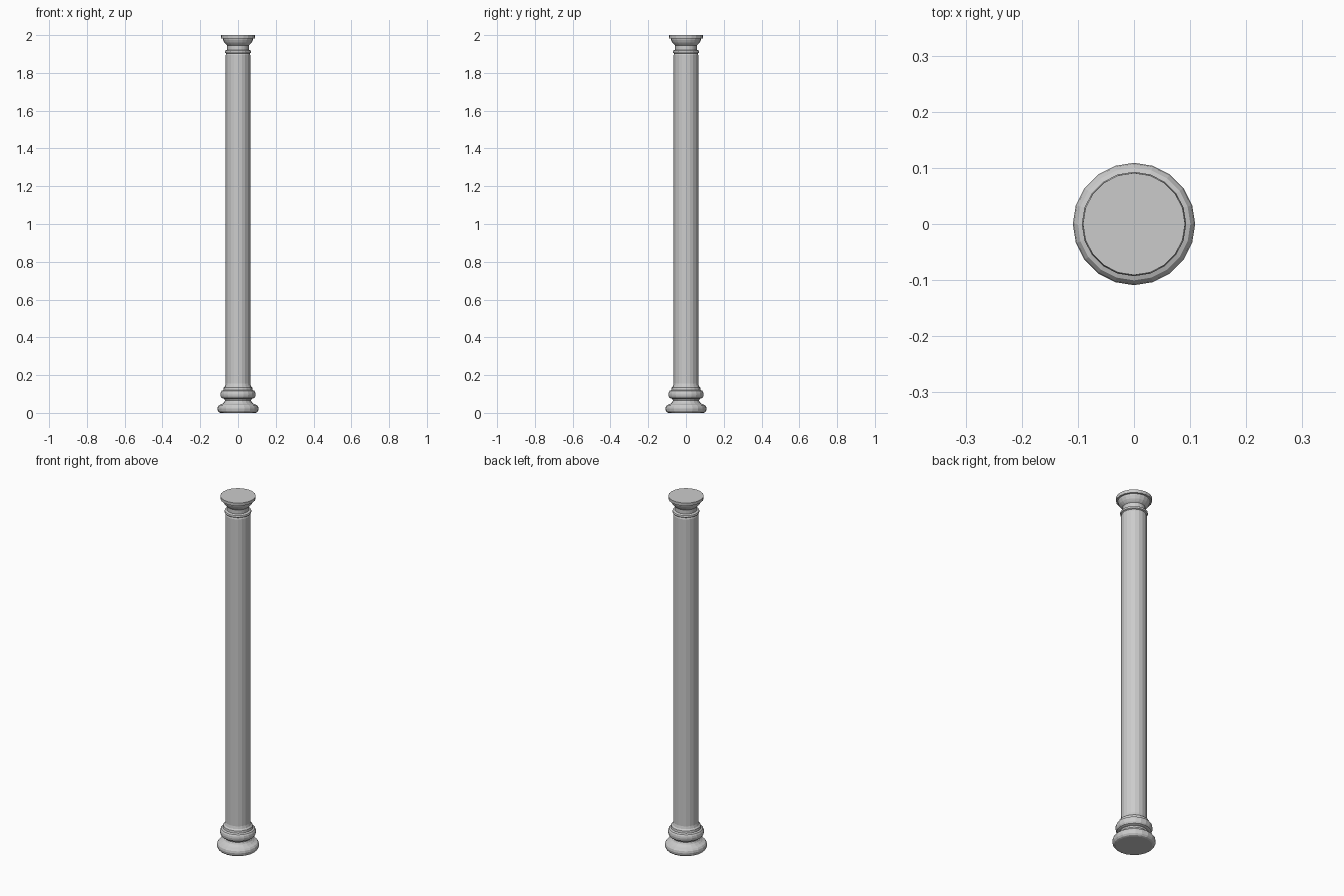
import bpy, bmesh
from math import sin, cos, pi

cube = bpy.data.objects.get("Cube")
if cube:
    bpy.data.objects.remove(cube, do_unlink=True)

SIDES = 20

stone = bpy.data.materials.new("grey stone")
stone.use_nodes = True
stone.diffuse_color = (0.6, 0.6, 0.6, 1)
stone.node_tree.nodes["Principled BSDF"].inputs["Base Color"].default_value = (0.6, 0.6, 0.6, 1)


def bulge(core, reach, low, high, steps=6):
    """Half-round moulding as profile points, from low to high."""
    mid, half = (low + high) / 2, (high - low) / 2
    angles = [pi * i / steps - pi / 2 for i in range(steps + 1)]
    return [(core + (reach - core) * cos(a), mid + half * sin(a)) for a in angles]


def turned(name, profile):
    """Closed solid of revolution from (radius, height) points."""
    bm = bmesh.new()
    rings = [[bm.verts.new((r * cos(2 * pi * i / SIDES), r * sin(2 * pi * i / SIDES), z))
              for i in range(SIDES)] for r, z in profile]
    for low, high in zip(rings, rings[1:]):
        for i in range(SIDES):
            j = (i + 1) % SIDES
            bm.faces.new((low[i], low[j], high[j], high[i]))
    bm.faces.new(rings[0][::-1])
    bm.faces.new(rings[-1])
    mesh = bpy.data.meshes.new(name)
    bm.to_mesh(mesh)
    bm.free()
    mesh.materials.append(stone)
    obj = bpy.data.objects.new(name, mesh)
    bpy.context.collection.objects.link(obj)
    return obj


# Base: large round moulding, hollow, smaller round moulding, fillet
turned("base", bulge(0.092, 0.109, 0, 0.044)
       + [(0.085, 0.047), (0.074, 0.056), (0.069, 0.066), (0.072, 0.074)]
       + bulge(0.08, 0.093, 0.076, 0.12)
       + [(0.078, 0.122), (0.076, 0.134), (0.069, 0.141), (0.065, 0.155)])

# Plain shaft
turned("shaft", [(0.065, 0.155), (0.065, 1.895)])

# Capital: neck ring, neck, flaring cushion, top slab
turned("capital", [(0.065, 1.895), (0.062, 1.903)]
       + bulge(0.064, 0.07, 1.904, 1.92, 4)
       + [(0.057, 1.922), (0.057, 1.945), (0.064, 1.951), (0.072, 1.96),
          (0.079, 1.974), (0.081, 1.982), (0.09, 1.983), (0.091, 2)])
